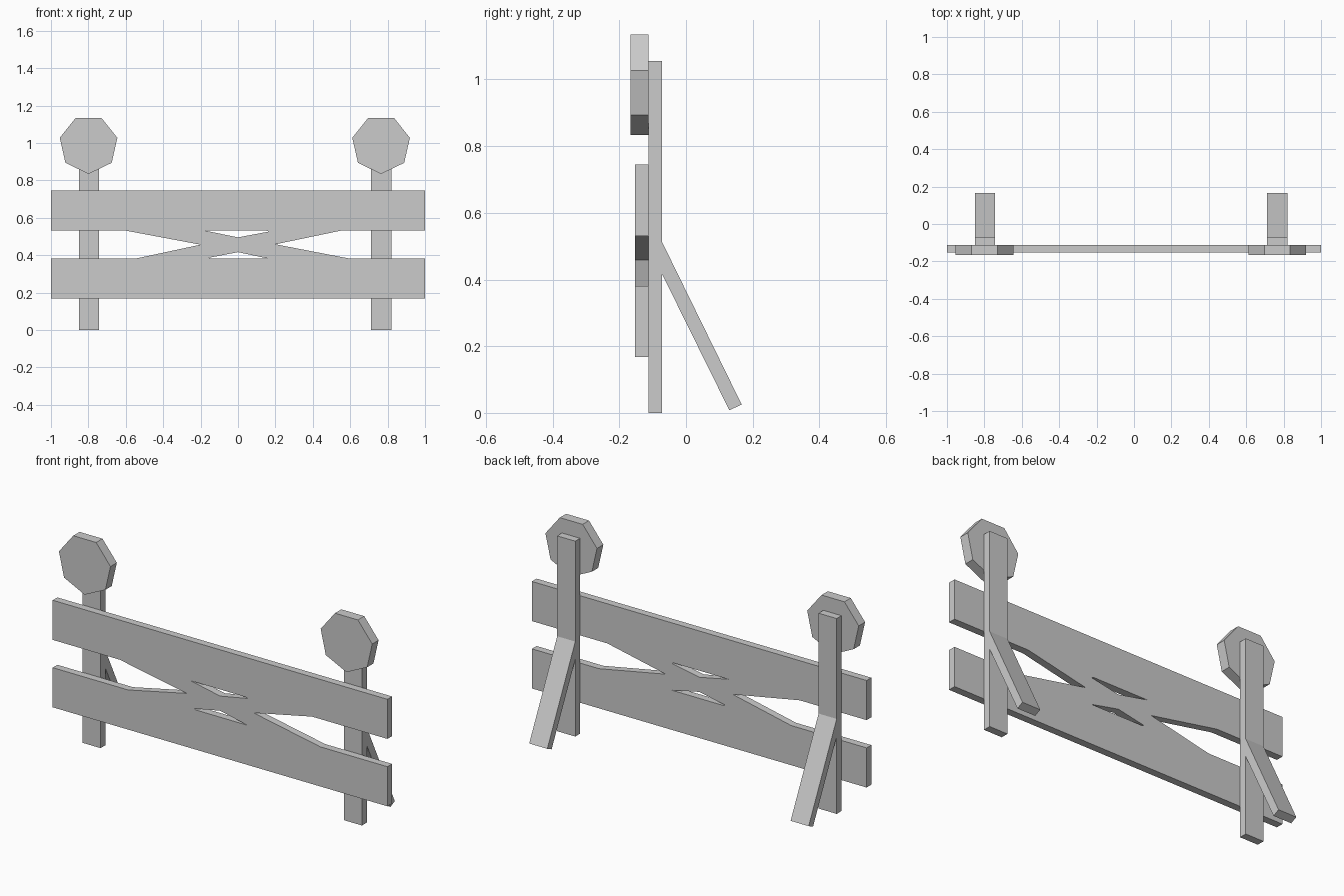
import bpy, bmesh
from math import sin, cos, pi
from mathutils import Matrix, Euler, Vector

if "Cube" in bpy.data.objects:
    bpy.data.objects.remove(bpy.data.objects["Cube"])

FRONT = (pi / 2, 0, 0)       # profile given as (x, z), thickness along y
SIDE = (pi / 2, 0, pi / 2)   # profile given as (y, z), thickness along x


def plate(name, loops, thickness, rotation, location):
    """Filled outline (extra loops are holes) given a thickness, as a clean mesh."""
    curve = bpy.data.curves.new(name + "_profile", 'CURVE')
    curve.dimensions = '2D'
    curve.fill_mode = 'BOTH'
    curve.extrude = thickness / 2
    for pts in loops:
        spline = curve.splines.new('POLY')
        spline.points.add(len(pts) - 1)
        for p, (a, b) in zip(spline.points, pts):
            p.co = (a, b, 0, 1)
        spline.use_cyclic_u = True
        spline.use_smooth = False
    temp = bpy.data.objects.new(name + "_temp", curve)
    mesh = bpy.data.meshes.new_from_object(temp)
    bpy.data.objects.remove(temp)
    bpy.data.curves.remove(curve)

    bm = bmesh.new()
    bm.from_mesh(mesh)
    bmesh.ops.remove_doubles(bm, verts=bm.verts, dist=0.0005)
    bm.transform(Matrix.Translation(Vector(location)) @ Euler(rotation).to_matrix().to_4x4())
    bmesh.ops.recalc_face_normals(bm, faces=bm.faces)
    for f in bm.faces:
        f.smooth = False
    bm.to_mesh(mesh)
    bm.free()
    mesh.name = name
    obj = bpy.data.objects.new(name, mesh)
    bpy.context.collection.objects.link(obj)
    return obj


# Two rails joined by crossed slats, with the two slits left at the crossing
outline = [(-1, .167), (1, .167), (1, .381), (.6, .381), (.2, .458), (.55, .531),
           (1, .531), (1, .745), (-1, .745), (-1, .531), (-.6, .531), (-.2, .456),
           (-.55, .381), (-1, .381)]
upper_slit = [(-.176, .531), (.152, .531), (.165, .526), (0, .495)]
lower_slit = [(-.155, .386), (0, .416), (.165, .381), (-.145, .381)]
plate("crossed_rails", [outline, upper_slit, lower_slit], .04, FRONT, (0, -.133, 0))

# Upright with its slanted rear brace, in side profile
post = [(-.113, 0), (-.072, 0), (-.072, .417), (.13, .008), (.167, .025),
        (-.072, .513), (-.072, 1.055), (-.113, 1.055)]

# Seven-sided warning lamp, corner pointing down
lamp = [(.158 * sin(2 * pi * i / 7), -.158 * cos(2 * pi * i / 7)) for i in range(7)]

for side, post_x, lamp_x in (("left", -.796, -.799), ("right", .766, .765)):
    plate(side + "_braced_post", [post], .108, SIDE, (post_x, 0, 0))
    plate(side + "_lamp", [lamp], .054, FRONT, (lamp_x, -.14, .992))
